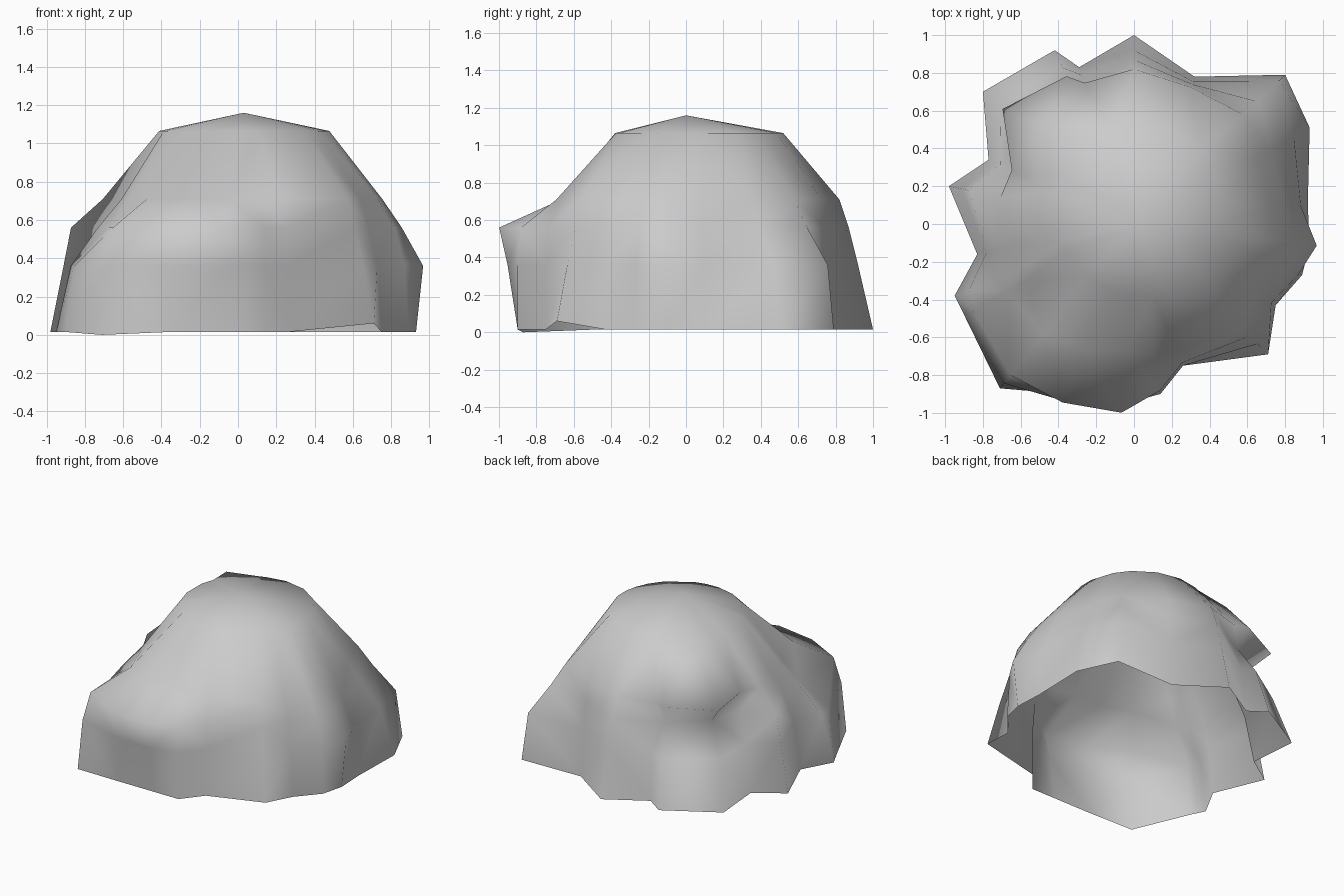
import bpy
import bmesh
from math import atan2, cos, sin
from mathutils import Vector

default_cube = bpy.data.objects.get("Cube")
if default_cube:
    bpy.data.objects.remove(default_cube, do_unlink=True)

# Stone colour
stone = bpy.data.materials.new("stone_grey")
stone.use_nodes = True
stone_colour = (0.6, 0.6, 0.6, 1.0)
stone.diffuse_color = stone_colour
stone.node_tree.nodes["Principled BSDF"].inputs["Base Color"].default_value = stone_colour

# Jagged foot outline: x, y, then how far each wall ring shrinks towards the middle
columns = [
    (.92, .1, .96, .87, .8), (.93, .51, .91, .78, .7), (.8, .79, .96, .82, .73),
    (.32, .78, .97, .95, .93), (0, 1, .92, .87, .82), (-.29, .83, .95, .88, .9),
    (-.42, .92, .9, .77, .85), (-.8, .7, .88, .7, .87), (-.77, .34, .92, .82, .84),
    (-.98, .2, .93, .89, .72), (-.83, -.16, .94, .85, .72), (-.95, -.38, .92, .77, .64),
    (-.9, -.48, .95, .75, .64), (-.71, -.87, .97, .92, .67), (-.36, -.9, 1.04, 1.05, .74),
    (-.06, -.9, 1.06, 1.11, .74), (.14, -.9, 1, .98, .77), (.26, -.75, 1, .98, .89),
    (.71, -.69, .92, .86, .81), (.75, -.43, .97, .91, .85), (.89, -.27, .98, .92, .82),
    (.93, -.11, 1.04, .92, .81),
]
wall_heights = (.36, .56, .71)
crown_centre = Vector((.03, .07, 1.065))


def foot_height(x, y):
    """The foot lifts at the front left corner and dips at the front right."""
    if x > .6 and y < -.6:
        return .06
    if x < -.6 and y < -.6:
        return 0
    return .015


def column_points(x, y, *shrinks):
    """All points from the foot up to the crown along one column."""
    points = [Vector((x, y, foot_height(x, y)))]
    for shrink, height in zip(shrinks, wall_heights):
        points.append(Vector((x * shrink, y * shrink, height)))
    # The overhanging knob at the back right swells the crown
    swell = .15 if x < -.6 and y > .6 else 0
    angle = atan2(y, x)
    outward = Vector((cos(angle), sin(angle), 0)) * (.45 + swell)
    points.append(crown_centre + outward - Vector((0, 0, swell * .2)))
    return points


def build_boulder():
    bm = bmesh.new()
    grid = [[bm.verts.new(p) for p in column_points(*c)] for c in columns]
    apex = bm.verts.new(Vector((.03, 0, 1.16)))
    # Hollow shell, open underneath
    for i, here in enumerate(grid):
        beside = grid[(i + 1) % len(grid)]
        for k in range(len(here) - 1):
            bm.faces.new((here[k], beside[k], beside[k + 1], here[k + 1]))
        bm.faces.new((here[-1], beside[-1], apex))
    bmesh.ops.triangulate(bm, faces=bm.faces[:])
    for face in bm.faces:
        face.smooth = True
    mesh = bpy.data.meshes.new("boulder")
    bm.to_mesh(mesh)
    bm.free()
    mesh.materials.append(stone)
    boulder = bpy.data.objects.new("boulder", mesh)
    bpy.context.collection.objects.link(boulder)


build_boulder()
